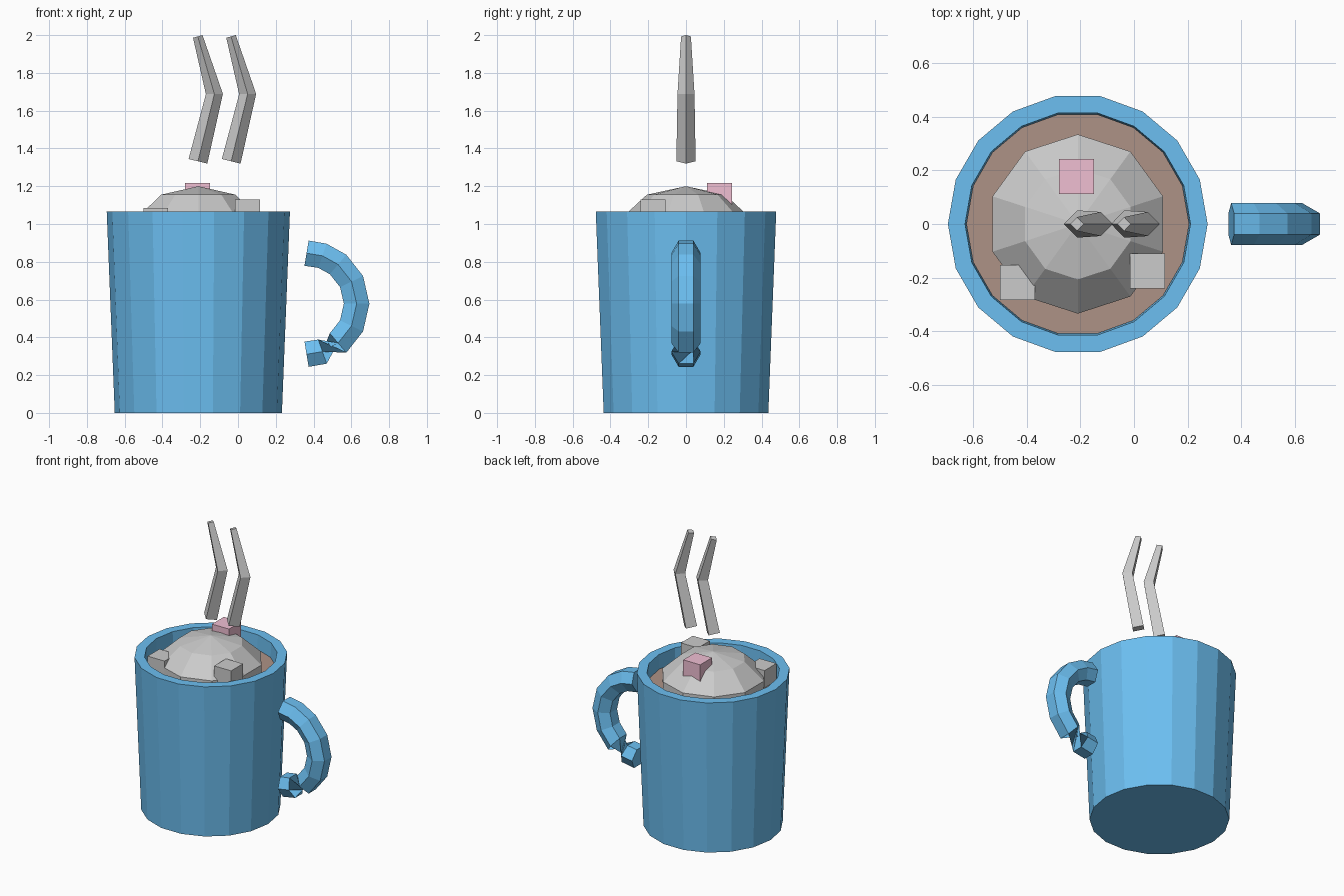
import bpy, bmesh
from math import sin, cos, pi, radians
from mathutils import Vector

if "Cube" in bpy.data.objects:
    bpy.data.objects.remove(bpy.data.objects["Cube"])

CX = -0.21  # mug axis


def material(name, rgb):
    m = bpy.data.materials.new(name)
    m.diffuse_color = (*rgb, 1)
    m.use_nodes = True
    m.node_tree.nodes["Principled BSDF"].inputs["Base Color"].default_value = m.diffuse_color
    return m


def finish(bm, name, mat=None):
    bmesh.ops.recalc_face_normals(bm, faces=bm.faces)
    me = bpy.data.meshes.new(name)
    bm.to_mesh(me)
    bm.free()
    ob = bpy.data.objects.new(name, me)
    bpy.context.collection.objects.link(ob)
    if mat:
        me.materials.append(mat)
    return ob


def lathe(name, profile, sides, mat=None, phase=0.0):
    """Revolve (radius, z) points round the mug axis; radius 0 makes a pole."""
    bm = bmesh.new()
    rings = []
    for r, z in profile:
        n = sides if r > 0 else 1
        rings.append([bm.verts.new((CX + r * cos(phase + 2 * pi * i / sides),
                                    r * sin(phase + 2 * pi * i / sides), z))
                      for i in range(n)])
    for a, b in zip(rings, rings[1:]):
        for i in range(sides):
            j = (i + 1) % sides
            if len(a) == 1:
                bm.faces.new((a[0], b[i], b[j]))
            elif len(b) == 1:
                bm.faces.new((a[i], a[j], b[0]))
            else:
                bm.faces.new((a[i], a[j], b[j], b[i]))
    return finish(bm, name, mat)


def tube(name, path, radii, sides, mat=None, flip_from=None):
    """Sweep a regular polygon along an (x, z) path, with a half twist at flip_from."""
    bm = bmesh.new()
    pts = [Vector((x, 0, z)) for x, z in path]
    side = Vector((0, 1, 0))
    rings = []
    for k, p in enumerate(pts):
        t = Vector()
        if k > 0:
            t += (p - pts[k - 1]).normalized()
        if k < len(pts) - 1:
            t += (pts[k + 1] - p).normalized()
        normal = t.normalized().cross(side)
        turn = pi if flip_from is not None and k >= flip_from else 0
        rings.append([bm.verts.new(p + radii[k] * (cos(turn + 2 * pi * i / sides) * side
                                                   + sin(turn + 2 * pi * i / sides) * normal))
                      for i in range(sides)])
    for a, b in zip(rings, rings[1:]):
        for i in range(sides):
            j = (i + 1) % sides
            bm.faces.new((a[i], a[j], b[j], b[i]))
    bm.faces.new(rings[0])
    bm.faces.new(rings[-1])
    return finish(bm, name, mat)


def cube(name, center, size, mat=None):
    bm = bmesh.new()
    bmesh.ops.create_cube(bm, size=size)
    bmesh.ops.translate(bm, verts=bm.verts, vec=center)
    return finish(bm, name, mat)


blue = material("blue_glaze", (0.15, 0.52, 0.88))
brown = material("cocoa_brown", (0.42, 0.29, 0.24))
pink = material("pink", (0.87, 0.52, 0.65))

# Hollow tapered mug
lathe("mug", [(0, 0), (0.4425, 0), (0.485, 1.065), (0.421, 1.065), (0.39, 0.08), (0, 0.08)],
      18, blue)

# Drink surface
lathe("drink", [(0, 0.92), (0.415, 0.92), (0.416, 0.965), (0, 0.965)], 18, brown)

# Flattened low-poly ball of cream
lathe("cream", [(0, 1.2)] + [(0.352 * sin(k * pi / 5), 0.965 + 0.235 * cos(k * pi / 5))
                             for k in range(1, 5)] + [(0, 0.73)], 10, phase=pi / 2)

# Marshmallow cubes
cube("marshmallow_pink", (-0.214, 0.177, 1.152), 0.131, pink)
cube("marshmallow_left", (-0.435, -0.218, 1.02), 0.131)
cube("marshmallow_right", (0.05, -0.175, 1.065), 0.131)

# Hexagonal C-shaped handle, twisted near its lower end
angles = [90, 71.5, 51, 26, 0, -26, -51, -71.5, -90]
arc = [(0.363 + 0.265 * cos(radians(a)), 0.578 + 0.2675 * sin(radians(a))) for a in angles]
tube("handle", arc, [0.078] * len(arc), 6, blue, flip_from=7)

# Two bent, tapering wisps of steam
for i, dx in enumerate((0, 0.176)):
    tube(f"steam_{i + 1}", [(-0.212 + dx, 1.332), (-0.125 + dx, 1.688), (-0.213 + dx, 1.993)],
         [0.051, 0.045, 0.026], 4)
